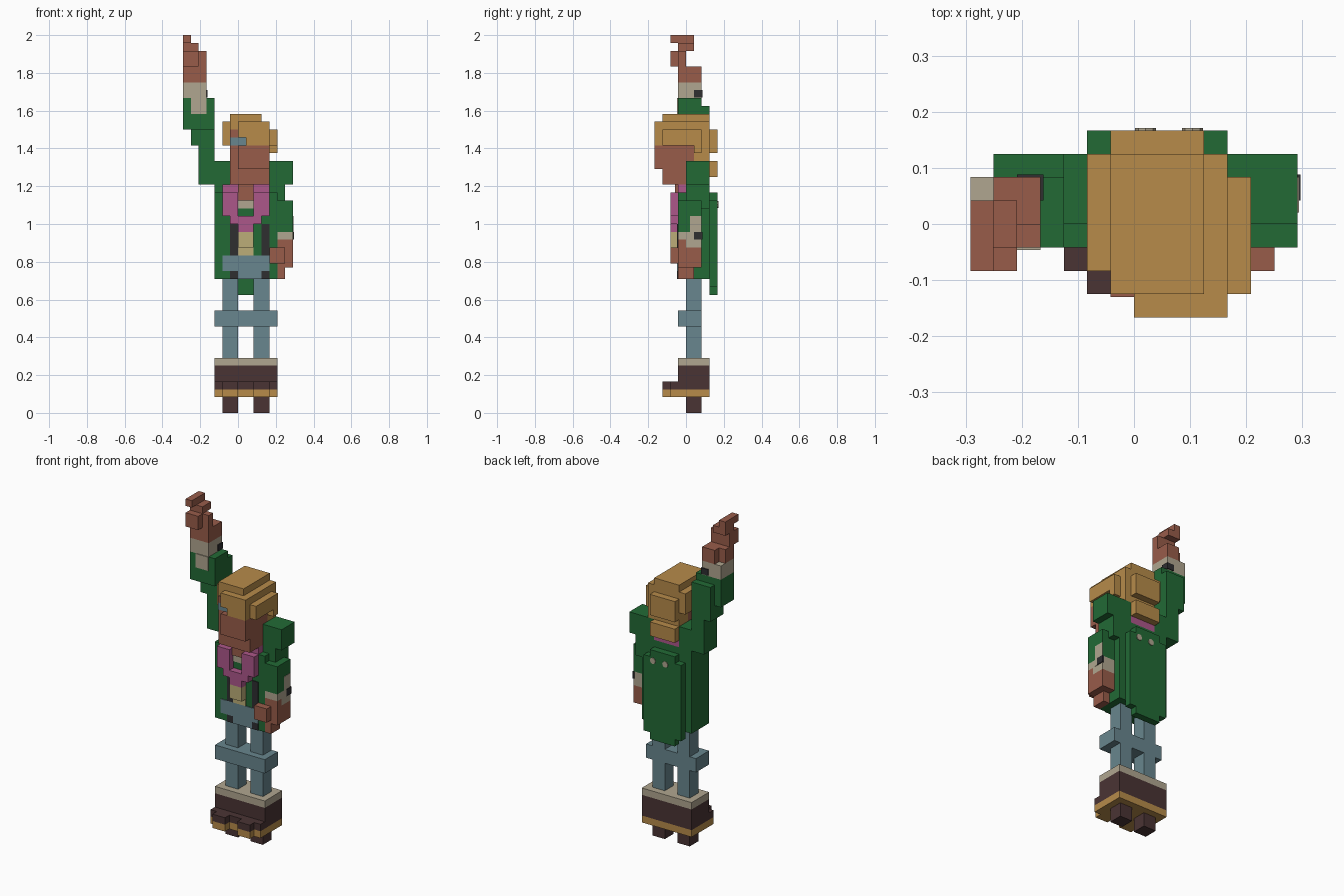
import bpy, bmesh, math
from mathutils import Matrix, Vector

if "Cube" in bpy.data.objects:
    bpy.data.objects.remove(bpy.data.objects["Cube"])

V = 1 / 24      # edge of one block
P = 0.12        # plate offset, in blocks


def linear(c):
    c /= 255
    return c / 12.92 if c <= 0.04045 else ((c + 0.055) / 1.055) ** 2.4


def material(name, r, g, b):
    m = bpy.data.materials.new(name)
    m.use_nodes = True
    col = (linear(r), linear(g), linear(b), 1)
    m.diffuse_color = col
    bsdf = m.node_tree.nodes["Principled BSDF"]
    bsdf.inputs["Base Color"].default_value = col
    bsdf.inputs["Roughness"].default_value = 0.9
    return m


GREEN = material("coat green", 34, 106, 53)
TAN = material("golden tan", 183, 139, 74)
SKIN = material("warm skin", 152, 92, 74)
CREAM = material("cream", 176, 166, 144)
PINK = material("scarf pink", 172, 87, 138)
BLUE = material("denim blue", 104, 134, 142)
BROWN = material("dark brown", 74, 52, 52)
BLACK = material("charcoal", 46, 46, 48)
SHIRT = material("shirt yellow", 188, 174, 120)


def finish(name, bm, mat):
    me = bpy.data.meshes.new(name)
    bm.to_mesh(me)
    bm.free()
    me.materials.append(mat)
    ob = bpy.data.objects.new(name, me)
    bpy.context.scene.collection.objects.link(ob)
    return ob


def blocks(name, mat, *boxes):
    """One part from boxes given as x0, x1, y0, y1, z0, z1 in blocks."""
    bm = bmesh.new()
    for x0, x1, y0, y1, z0, z1 in boxes:
        mid = Vector((x0 + x1, y0 + y1, z0 + z1)) * V / 2
        size = Vector((x1 - x0, y1 - y0, z1 - z0)) * V
        bmesh.ops.create_cube(bm, size=1, matrix=Matrix.Translation(mid) @ Matrix.Diagonal(size).to_4x4())
    return finish(name, bm, mat)


def stud(name, mat, x, y, z, r=0.45):
    """Thin round button facing backwards."""
    bm = bmesh.new()
    bmesh.ops.create_cone(bm, cap_ends=True, segments=8, radius1=r * V, radius2=r * V, depth=0.2 * V,
                          matrix=Matrix.Translation(Vector((x, y, z)) * V) @ Matrix.Rotation(math.pi / 2, 4, 'X'))
    return finish(name, bm, mat)


# Legs and feet, mirrored about x = 1
for side, x in (("right", -2), ("left", 2)):
    blocks(side + "_heel", BROWN, (x, x + 2, 0, 2, 0, 2))
    blocks(side + "_toe", BROWN, (x, x + 2, -3, -2, 3, 4))
    blocks(side + "_toe_sole", TAN, (x, x + 2, -3, -2, 2, 3))
    blocks(side + "_leg", BLUE, (x, x + 2, 0, 2, 7, 18))
blocks("boot_sole", TAN, (-3, 5, -2, 3, 2, 3))
blocks("boots", BROWN, (-3, 5, -1, 3, 3, 6), (-3, 5, -2, -1, 3, 4))
blocks("boot_cuff", CREAM, (-3, 5, -1, 3, 6, 7))
blocks("knee_band", BLUE, (-3, 5, -1, 2, 11, 13))

# Coat
blocks("coat", GREEN, (-3, 5, 0, 3, 17, 29), (-3, 5, -1, 0, 17, 28))
blocks("cape", GREEN, (-1, 3, 3, 4, 15, 28), (-2, 4, 3, 4, 16, 27))
for i, x in enumerate((0.5, 2.5)):
    stud("cape_button_%d" % (i + 1), CREAM, x, 4, 26.5)
F = -1 - P
blocks("hips", BLUE, (-2, 4, F, -0.9, 18, 20), (0, 3, F, -0.9, 17, 18))
blocks("pockets", BLACK, (-1, 0, F, -0.9, 17, 18), (3, 4, F, -0.9, 17, 18))
blocks("coat_lining", BLACK, (-1, 0, F, -0.9, 20, 24), (3, 4, F, -0.9, 20, 24))
blocks("shirt", SHIRT, (0, 2, -2, -0.9, 21, 23), (0, 2, F, -0.9, 20, 21))
blocks("collar", CREAM, (0, 2, F, -0.9, 26, 27))

# Scarf
blocks("scarf", PINK, (-2, 0, -2, -1, 25, 28), (2, 4, -2, -1, 25, 28), (-1, 3, -2, -1, 24, 25),
       (0, 2, -2, -1, 23, 24), (-2, 0, -1, 0, 28, 29), (2, 4, -1, 0, 28, 29))
blocks("scarf_back", PINK, (-1, 3, 0, 3, 29, 30))

# Head
blocks("neck", SKIN, (0, 2, -1.4, 0, 27, 29))
blocks("face", SKIN, (-1, 4, -3, 1, 29, 34), (0, 4, -4, -3, 31, 34))
blocks("eye", BLUE, (-1, 1, -3 - P, -2.9, 34, 35))
blocks("brow", SKIN, (-1, 0, -3 - P, -2.9, 35, 36))
blocks("hair", TAN, (-2, 4, -2, 3, 34, 37), (-1, 4, -3, -2, 34, 37), (-1, 3, -3, 3, 37, 38),
       (0, 4, -4, -3, 35, 37), (1, 4, -4, -3, 34, 35), (4, 5, -3, 2, 34, 36), (4, 5, 1, 2, 33, 34),
       (-1, 3, 3, 4, 33, 36), (-1, 4, 1, 3, 32, 34), (-1, 3, 1, 4, 30, 32))

# Raised right arm
blocks("right_sleeve", GREEN, (-5, -1, 0, 3, 29, 32), (-5, -3, 0, 3, 32, 34), (-6, -3, 0, 3, 34, 39),
       (-7, -3, -1, 2, 36, 40))
blocks("right_cuff", CREAM, (-7, -4, -1, 2, 40, 42), (-6, -4, -1 - P, -0.9, 38, 40))
blocks("right_cuff_button", BLACK, (-5, -4 + P, 1, 2 + P, 40.1, 41))
blocks("right_hand", SKIN, (-7, -4, -1, 1, 42, 44), (-6, -4, 1, 2, 42, 44), (-7, -5, -2, 0, 44, 46),
       (-5, -4, -1, 0, 44, 46), (-7, -5, -1, 1, 46, 47), (-7, -6, -2, 1, 47, 48))

# Lowered left arm
blocks("left_sleeve", GREEN, (3, 7, 0, 3, 29, 32), (4, 6, 0, 3, 26, 29), (5, 7, -1, 2, 23, 27))
blocks("left_cuff", CREAM, (5, 7, 0, 2, 21, 23), (5, 7, -1, 0, 22, 23), (6.9, 7 + P / 2, 0.5, 2, 22, 25))
blocks("left_cuff_button", BLACK, (6.9, 7 + P, 1, 2 + P, 22, 23))
blocks("left_hand", SKIN, (5, 7, -1, 2, 18.5, 21), (5, 7, -1, 0, 21, 22), (4, 6, -2, -1, 19, 21),
       (5, 6, -1, 1, 17, 18.5))
